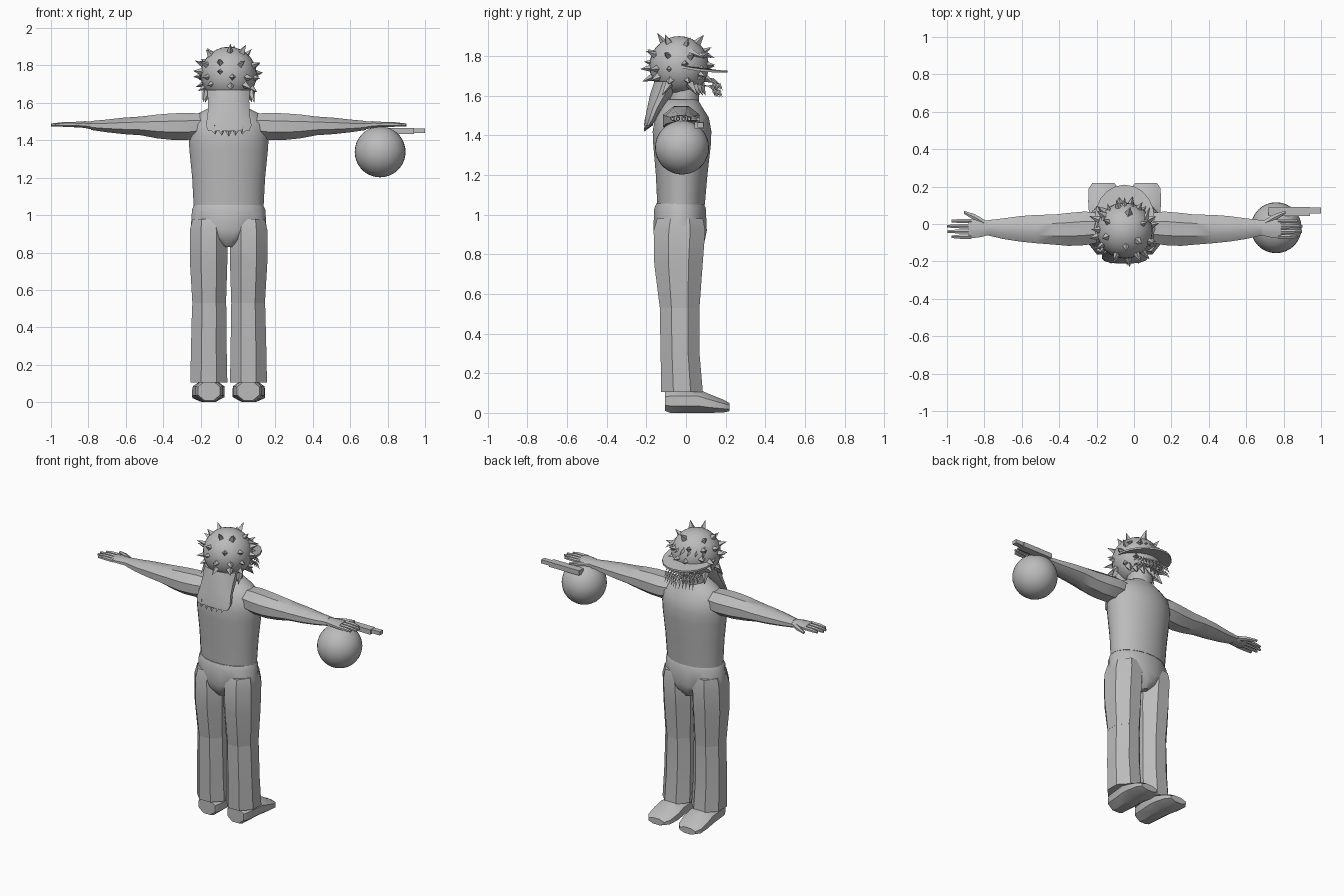
import bpy, bmesh, math, random
from mathutils import Vector

random.seed(4)
cube = bpy.data.objects.get("Cube")
if cube:
    bpy.data.objects.remove(cube, do_unlink=True)

GREY = (0.5, 0.5, 0.5, 1)
mat = bpy.data.materials.new("plain grey")
mat.use_nodes = True
mat.diffuse_color = GREY
mat.node_tree.nodes["Principled BSDF"].inputs["Base Color"].default_value = GREY

MID = -0.05                       # centre line of the body
HEAD = Vector((MID, -0.035, 1.75))
HEAD_R = 0.15


def finish(name, bm, angle=35):
    bmesh.ops.recalc_face_normals(bm, faces=bm.faces)
    mesh = bpy.data.meshes.new(name)
    bm.to_mesh(mesh)
    bm.free()
    mesh.materials.append(mat)
    ob = bpy.data.objects.new(name, mesh)
    bpy.context.collection.objects.link(ob)
    bpy.ops.object.select_all(action='DESELECT')
    ob.select_set(True)
    bpy.context.view_layer.objects.active = ob
    bpy.ops.object.shade_smooth_by_angle(angle=math.radians(angle))
    return ob


def place(axis, t, a, b):
    return {'x': (t, a, b), 'y': (a, t, b), 'z': (a, b, t)}[axis]


def loft(bm, axis, rings, sides, side=1, mid=MID):
    """Skin rings of (position, centre a, centre b, half width a, half width b)."""
    loops = []
    grow = 1 / math.cos(math.pi / sides)
    for t, a, b, ra, rb in rings:
        loop = []
        for i in range(sides):
            ang = 2 * math.pi * (i + 0.5) / sides
            x, y, z = place(axis, t, a + ra * grow * math.cos(ang), b + rb * grow * math.sin(ang))
            loop.append(bm.verts.new((mid + side * x, y, z)))
        loops.append(loop)
    for lo, hi in zip(loops, loops[1:]):
        for i in range(sides):
            j = (i + 1) % sides
            bm.faces.new((lo[i], lo[j], hi[j], hi[i]))
    bm.faces.new(loops[0])
    bm.faces.new(loops[-1])


def part(name, axis, rings, sides, side=1, mid=MID, angle=35):
    bm = bmesh.new()
    loft(bm, axis, rings, sides, side, mid)
    return finish(name, bm, angle)


def spike(bm, base, tip, radius, sides=4):
    base, tip = Vector(base), Vector(tip)
    turn = (tip - base).to_track_quat('Z', 'Y')
    ring = [bm.verts.new(base + turn @ Vector((radius * math.cos(k), radius * math.sin(k), 0)))
            for k in (2 * math.pi * i / sides for i in range(sides))]
    top = bm.verts.new(tip)
    for i in range(sides):
        bm.faces.new((ring[i], ring[(i + 1) % sides], top))
    bm.faces.new(ring)


def ball(name, centre, radius, segments, rings):
    bm = bmesh.new()
    bmesh.ops.create_uvsphere(bm, u_segments=segments, v_segments=rings, radius=radius)
    bmesh.ops.translate(bm, verts=bm.verts, vec=centre)
    return finish(name, bm)


# Torso, neck and hips
part("torso", 'z', [(1.05, 0, -0.025, 0.187, 0.12), (1.2, 0, -0.022, 0.195, 0.13),
                    (1.35, 0, -0.02, 0.21, 0.145), (1.42, 0, -0.02, 0.214, 0.148),
                    (1.49, 0, -0.02, 0.205, 0.135), (1.545, 0, -0.02, 0.16, 0.1),
                    (1.58, 0, -0.02, 0.09, 0.08)], 24)
part("neck", 'z', [(1.52, 0, -0.015, 0.085, 0.08), (1.59, 0, -0.01, 0.075, 0.075),
                   (1.67, 0, -0.005, 0.08, 0.08)], 12)
part("hips", 'z', [(1.055, 0, -0.03, 0.183, 0.12), (1.03, 0, -0.03, 0.196, 0.13),
                   (0.92, 0, -0.03, 0.203, 0.135), (0.87, 0, -0.03, 0.1, 0.125),
                   (0.83, 0, -0.03, 0.03, 0.09)], 16)

# Limbs, mirrored about the centre line
for side, label in ((1, "left"), (-1, "right")):
    part(label + "_thigh", 'z', [(0.98, 0.108, -0.03, 0.085, 0.115), (0.92, 0.107, -0.033, 0.1, 0.13),
                                 (0.75, 0.107, -0.038, 0.1, 0.122), (0.53, 0.104, -0.032, 0.09, 0.1)],
         8, side)
    part(label + "_shin", 'z', [(0.55, 0.104, -0.032, 0.088, 0.1), (0.5, 0.104, -0.032, 0.092, 0.1),
                                (0.3, 0.106, -0.03, 0.095, 0.098), (0.105, 0.106, -0.02, 0.099, 0.105)],
         8, side)
    part(label + "_shoe", 'y', [(-0.105, 0.105, 0.06, 0.06, 0.05), (-0.08, 0.105, 0.06, 0.072, 0.06),
                                (0.06, 0.107, 0.06, 0.084, 0.06), (0.12, 0.108, 0.047, 0.087, 0.047),
                                (0.19, 0.112, 0.034, 0.08, 0.032), (0.22, 0.114, 0.029, 0.058, 0.02)],
         8, side)
    part(label + "_arm", 'x', [(0.12, -0.02, 1.48, 0.075, 0.06), (0.21, -0.023, 1.475, 0.09, 0.072),
                               (0.3, -0.029, 1.473, 0.088, 0.071), (0.38, -0.03, 1.474, 0.08, 0.064),
                               (0.47, -0.027, 1.477, 0.076, 0.05), (0.56, -0.026, 1.477, 0.068, 0.044),
                               (0.65, -0.025, 1.477, 0.055, 0.034), (0.735, -0.02, 1.479, 0.04, 0.024)],
         8, side)

    # Hand: palm, four fingers and a thumb
    bm = bmesh.new()
    loft(bm, 'x', [(0.725, -0.02, 1.479, 0.038, 0.022), (0.77, -0.024, 1.484, 0.046, 0.018),
                   (0.835, -0.026, 1.485, 0.052, 0.013)], 8, side)
    for i, tip in enumerate((0.925, 0.948, 0.95, 0.925)):
        y = -0.068 + 0.028 * i
        loft(bm, 'x', [(0.82, y, 1.485, 0.011, 0.011), (0.88, y, 1.485, 0.011, 0.011),
                       (tip, y, 1.482, 0.007, 0.007)], 6, side)
    loft(bm, 'x', [(0.75, 0.005, 1.482, 0.018, 0.013), (0.8, 0.035, 1.482, 0.017, 0.012),
                   (0.86, 0.063, 1.48, 0.008, 0.007)], 6, side)
    finish(label + "_hand", bm)

# Head with rows of spikes
ball("head", HEAD, HEAD_R, 24, 14)
bm = bmesh.new()
for elevation, count in ((52, 6), (24, 9), (0, 12), (-24, 10)):
    for i in range(count):
        az = 2 * math.pi * (i + random.uniform(0.25, 0.65)) / count
        el = math.radians(elevation + random.uniform(-7, 7))
        out = Vector((math.cos(az) * math.cos(el), math.sin(az) * math.cos(el), math.sin(el)))
        spike(bm, HEAD + out * (HEAD_R - 0.01), HEAD + out * (HEAD_R + random.uniform(0.03, 0.055)),
              random.uniform(0.018, 0.026))
finish("head_spikes", bm, 10)

# Thin brim that tips down towards the face side
bm = bmesh.new()
bmesh.ops.create_cone(bm, cap_ends=True, segments=20, radius1=1, radius2=1, depth=0.012)
for v in bm.verts:
    x, y = v.co.x * 0.16, 0.03 + v.co.y * 0.18
    v.co = (MID + x, y, v.co.z + 1.755 - 0.16 * y - 0.6 * x * x)
finish("brim", bm)

# Tufts over the brim, and a jagged jaw line under it
bm = bmesh.new()
for i in range(7):
    x = (i - 3) * 0.035
    spike(bm, (MID + x, 0.07 - abs(x) * 0.5, 1.82), (MID + x * 1.3, 0.145 - abs(x) * 0.5, 1.79), 0.02)
    spike(bm, (MID + x, 0.07 - abs(x) * 0.5, 1.66), (MID + x * 1.2, 0.1 - abs(x) * 0.4, 1.6), 0.024)
finish("face_tufts", bm, 10)

# Curved whiskers that arch out from the face and hang down
whiskers = bmesh.new()
for i in range(11):
    x = (i - 5) * 0.019
    reach = 0.09 - abs(x) * 0.35
    for row in (0, 1):
        z = 1.69 - 0.035 * row
        path = [(0.06, z), (0.085 + reach * 0.55, z - 0.005), (0.08 + reach, z - 0.03),
                (0.085 + reach * 1.05, z - 0.06)]
        for k in range(3):
            (y0, z0), (y1, z1) = path[k], path[k + 1]
            spike(whiskers, (MID + x, y0, z0), (MID + x * 1.1, y1 + 0.006, z1 - 0.006), 0.006, 3)
finish("whiskers", whiskers, 10)

# Long hair down the back, ending in points
part("back_hair", 'z', [(1.67, 0, -0.1, 0.115, 0.06), (1.61, 0, -0.12, 0.11, 0.06),
                        (1.54, 0, -0.155, 0.112, 0.04), (1.48, 0, -0.178, 0.122, 0.03),
                        (1.45, 0, -0.192, 0.11, 0.02)], 12)
bm = bmesh.new()
for i in range(5):
    x = (i - 2) * 0.04
    spike(bm, (MID + x, -0.185, 1.465), (MID + x * 0.9, -0.212, 1.418 + abs(x) * 0.15), 0.025)
for i in range(7):
    x = (i - 3) * 0.04
    spike(bm, (MID + x, -0.12 + abs(x) * 0.3, 1.66), (MID + x * 1.15, -0.17 + abs(x) * 0.4, 1.6), 0.022)
finish("hair_points", bm, 10)

# Ball under the left hand and the long stepped rod beside it
ball("held_ball", (0.76, -0.02, 1.338), 0.136, 32, 18)
part("rod_body", 'x', [(0.72, 0.068, 1.45, 0.024, 0.016), (0.94, 0.068, 1.45, 0.024, 0.016)], 4, mid=0)
part("rod_tip", 'x', [(0.93, 0.073, 1.452, 0.016, 0.012), (1.0, 0.073, 1.452, 0.016, 0.012)], 4, mid=0)
